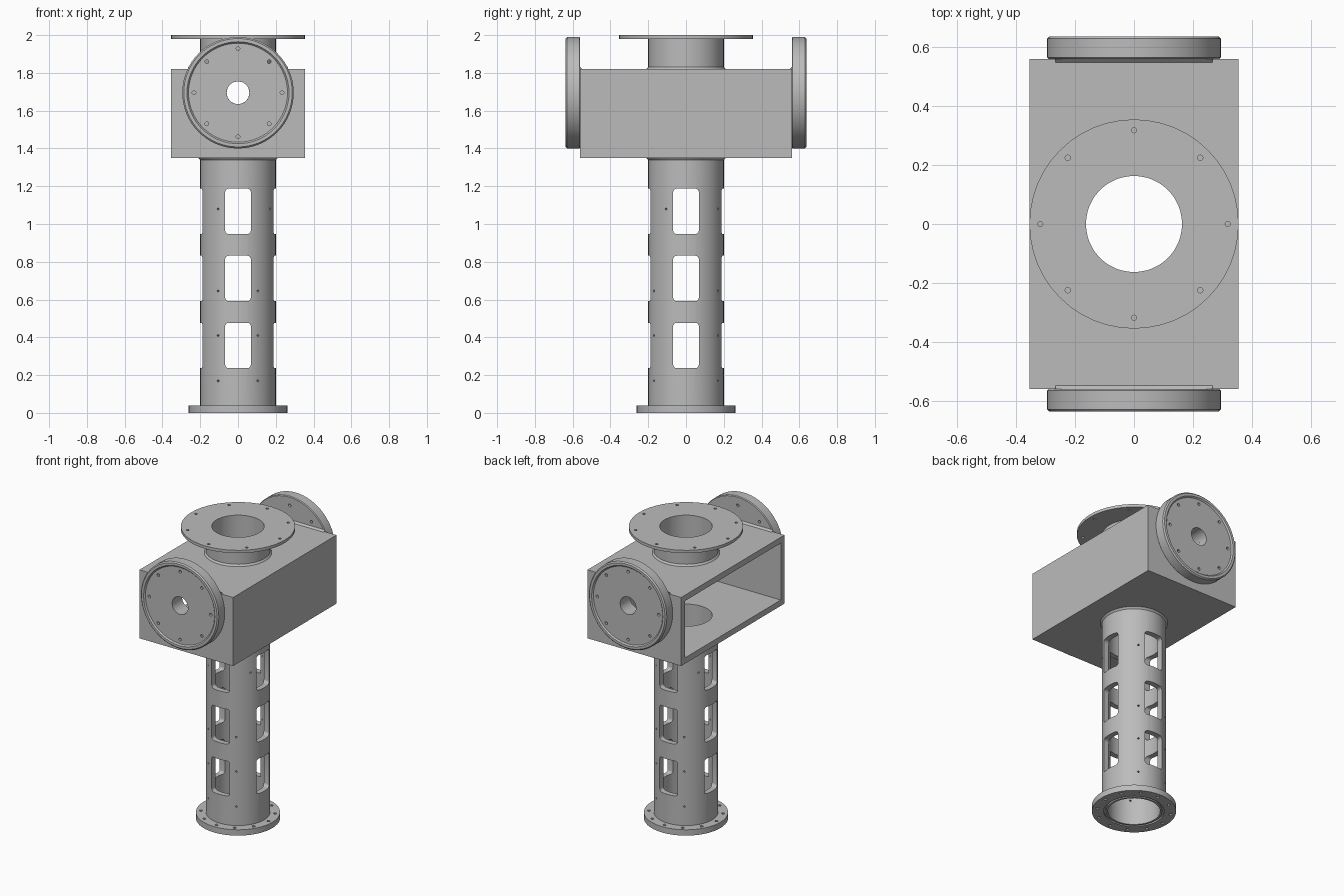
import bpy
import bmesh
from math import pi, sin, cos, radians
from mathutils import Matrix, Vector

default = bpy.data.objects.get("Cube")
if default:
    bpy.data.objects.remove(default, do_unlink=True)

steel = bpy.data.materials.new("grey steel")
steel.use_nodes = True
GREY = (0.5, 0.5, 0.5, 1)
steel.diffuse_color = GREY
steel.node_tree.nodes["Principled BSDF"].inputs["Base Color"].default_value = GREY

BORE, TUBE = 0.163, 0.2            # inner and outer tube radius
HALF_X, HALF_Y = 0.355, 0.56       # housing half sizes
BOX_LOW, BOX_TOP, WALL = 1.35, 1.82, 0.04
DISC_Z = 1.695


def finish(bm, name):
    bmesh.ops.recalc_face_normals(bm, faces=bm.faces)
    mesh = bpy.data.meshes.new(name)
    bm.to_mesh(mesh)
    bm.free()
    mesh.materials.append(steel)
    obj = bpy.data.objects.new(name, mesh)
    bpy.context.collection.objects.link(obj)
    return obj


def lathe(name, profile, matrix=Matrix(), segments=48):
    """Spin a closed (radius, height) outline around the local z axis."""
    bm = bmesh.new()
    rings = []
    for i in range(segments):
        a = 2 * pi * i / segments
        rings.append([bm.verts.new(matrix @ Vector((r * cos(a), r * sin(a), h)))
                      for r, h in profile])
    n = len(profile)
    for i, ring in enumerate(rings):
        nxt = rings[(i + 1) % segments]
        for j in range(n):
            k = (j + 1) % n
            bm.faces.new((ring[j], nxt[j], nxt[k], ring[k]))
    return finish(bm, name)


def add_box(bm, low, high):
    low, high = Vector(low), Vector(high)
    size = Matrix.Diagonal((*(high - low), 1))
    bmesh.ops.create_cube(bm, size=1, matrix=Matrix.Translation((low + high) / 2) @ size)


def add_rod(bm, radius, depth, matrix, segments=12):
    bmesh.ops.create_cone(bm, cap_ends=True, segments=segments, radius1=radius,
                          radius2=radius, depth=depth, matrix=matrix)


def add_bolt_circle(bm, count, pitch, radius, matrix=Matrix()):
    for i in range(count):
        a = 2 * pi * i / count
        spot = Matrix.Translation((pitch * cos(a), pitch * sin(a), 0))
        add_rod(bm, radius, 0.3, matrix @ spot)


def add_window(bm, matrix, half_w, half_h, corner):
    """Rounded rectangular bar pointing along local -y."""
    verts = []
    for q, (sx, sz) in enumerate(((1, 1), (-1, 1), (-1, -1), (1, -1))):
        for s in range(5):
            a = pi / 2 * (q + s / 4)
            verts.append(bm.verts.new(matrix @ Vector((
                sx * (half_w - corner) + corner * cos(a), -0.1,
                sz * (half_h - corner) + corner * sin(a)))))
    face = bm.faces.new(verts)
    new = bmesh.ops.extrude_face_region(bm, geom=[face])["geom"]
    shift = matrix.to_3x3() @ Vector((0, -0.15, 0))
    bmesh.ops.translate(bm, vec=shift, verts=[v for v in new if isinstance(v, bmesh.types.BMVert)])


def cut(obj, bm):
    """Subtract the shapes in bm from obj, then discard the cutter."""
    cutter = finish(bm, "cutter")
    cutter.hide_render = True
    mod = obj.modifiers.new("cut", 'BOOLEAN')
    mod.operation, mod.solver, mod.object = 'DIFFERENCE', 'EXACT', cutter
    bpy.context.view_layer.objects.active = obj
    bpy.ops.object.modifier_apply(modifier=mod.name)
    bpy.data.objects.remove(cutter, do_unlink=True)


def smooth(obj):
    bpy.ops.object.select_all(action='DESELECT')
    obj.select_set(True)
    bpy.context.view_layer.objects.active = obj
    bpy.ops.object.shade_smooth_by_angle(angle=radians(30))


# Base flange with seal groove and bolt holes
base = lathe("base_flange", [(BORE, 0), (0.176, 0), (0.176, 0.01), (0.188, 0.01),
                             (0.188, 0), (0.262, 0), (0.262, 0.04), (BORE, 0.04)])
bm = bmesh.new()
add_bolt_circle(bm, 12, 0.231, 0.01)
cut(base, bm)
smooth(base)

# Column tube with a weld bead at the top
column = lathe("column", [(BORE, 0.04), (TUBE, 0.04), (TUBE, 1.338),
                          (0.21, BOX_LOW), (BORE, BOX_LOW)])

# Rounded windows on four sides in three rows
bm = bmesh.new()
for row in range(3):
    for side in range(4):
        turn = Matrix.Rotation(side * pi / 2, 4, 'Z')
        lift = Matrix.Translation((0, 0, 0.357 + 0.355 * row))
        add_window(bm, lift @ turn, 0.068, 0.12, 0.018)
cut(column, bm)

# Small screw holes between the windows
bm = bmesh.new()
angles = [s * 180 + d for s in range(2) for d in (58, 122)]
quarter = [s * 90 + 58 for s in range(4)]
for z, ring in ((0.17, angles), (0.41, angles), (0.645, angles), (1.08, quarter)):
    for deg in ring:
        a = radians(deg)
        m = (Matrix.Translation((0.19 * cos(a), 0.19 * sin(a), z))
             @ Matrix.Rotation(a, 4, 'Z') @ Matrix.Rotation(pi / 2, 4, 'Y'))
        add_rod(bm, 0.006, 0.12, m, 8)
cut(column, bm)
smooth(column)

# Housing: hollow box open on one long side
bm = bmesh.new()
add_box(bm, (-HALF_X, -HALF_Y, BOX_LOW), (HALF_X, HALF_Y, BOX_TOP))
housing = finish(bm, "housing")
bm = bmesh.new()
add_box(bm, (-HALF_X - 0.1, WALL - HALF_Y, BOX_LOW + WALL),
        (HALF_X - WALL, HALF_Y - WALL, BOX_TOP - WALL))
cut(housing, bm)
bm = bmesh.new()
add_rod(bm, BORE, 1, Matrix.Translation((0, 0, 1.6)), 48)
cut(housing, bm)
bm = bmesh.new()
add_rod(bm, 0.06, 2, Matrix.Translation((0, 0, DISC_Z)) @ Matrix.Rotation(pi / 2, 4, 'X'), 32)
cut(housing, bm)
smooth(housing)

# Neck with weld bead, and top flange
neck = lathe("neck", [(BORE, BOX_TOP), (0.21, BOX_TOP), (TUBE, 1.832),
                      (TUBE, 1.98), (BORE, 1.98)])
smooth(neck)
top = lathe("top_flange", [(BORE, 1.98), (HALF_X, 1.98), (HALF_X, 2), (BORE, 2)])
bm = bmesh.new()
add_bolt_circle(bm, 8, 0.318, 0.009, Matrix.Translation((0, 0, 2)))
cut(top, bm)
smooth(top)

# End discs with stepped rim, and the weld where each meets the housing top
for name, sign in (("front", -1), ("back", 1)):
    m = (Matrix.Translation((0, sign * HALF_Y, DISC_Z))
         @ Matrix.Rotation(-sign * pi / 2, 4, 'X'))
    disc = lathe(name + "_disc", [(0.06, 0), (0.29, 0), (0.295, 0.005), (0.295, 0.069),
                                  (0.287, 0.077), (0.27, 0.077), (0.262, 0.068),
                                  (0.06, 0.068)], m, 64)
    bm = bmesh.new()
    add_bolt_circle(bm, 8, 0.233, 0.01, m)
    # keep the holes clear of the housing side
    cut(disc, bm)
    smooth(disc)

    bm = bmesh.new()
    ends = [[bm.verts.new((x, sign * (HALF_Y - dy), BOX_TOP + dz))
             for dy, dz in ((0, 0), (0.012, 0), (0, 0.012))] for x in (-0.266, 0.266)]
    bm.faces.new(ends[0])
    bm.faces.new(ends[1])
    for j in range(3):
        k = (j + 1) % 3
        bm.faces.new((ends[0][j], ends[0][k], ends[1][k], ends[1][j]))
    finish(bm, name + "_weld")
